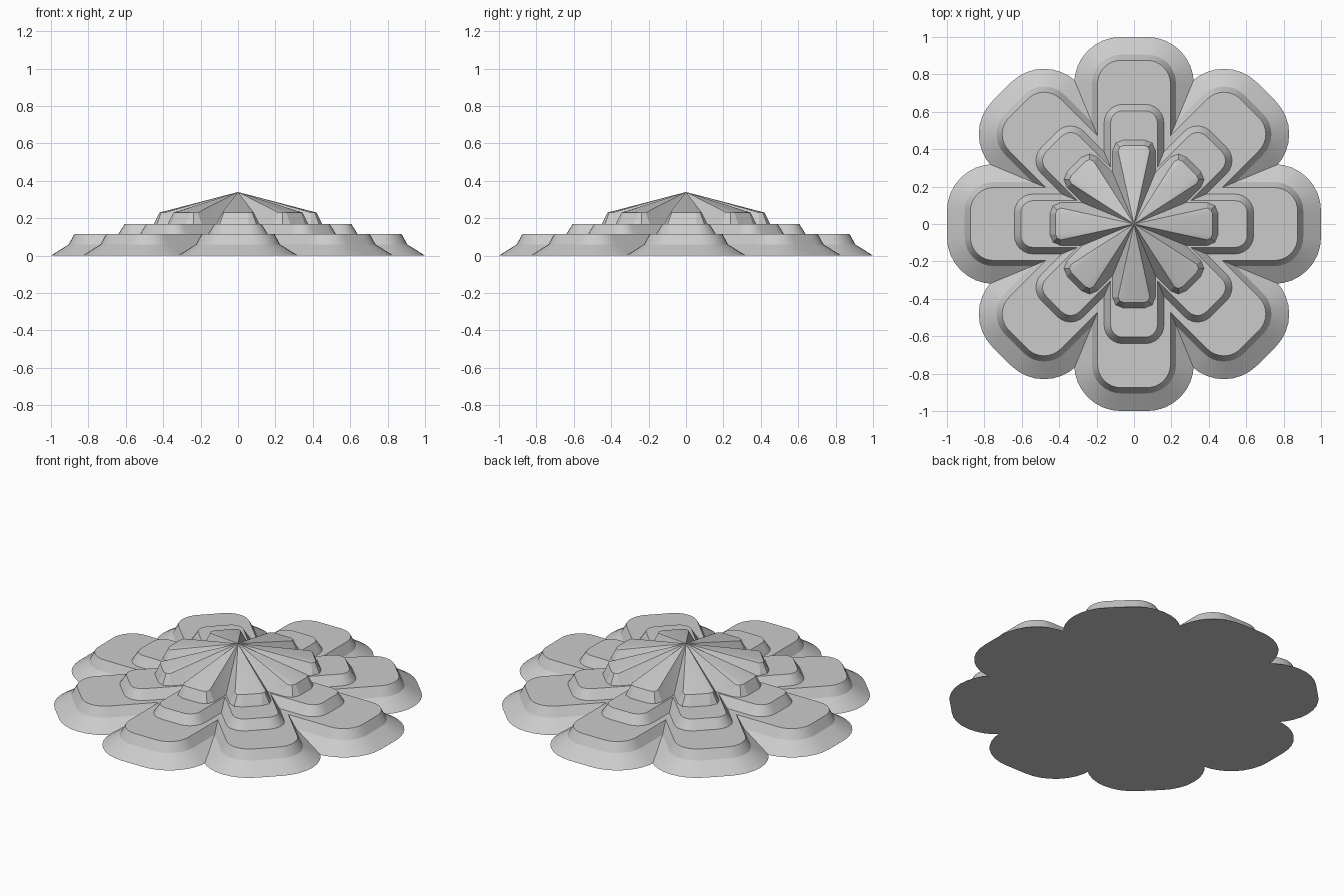
import bpy
import bmesh
from math import pi, cos, sin, radians
from mathutils import Matrix

cube = bpy.data.objects.get("Cube")
if cube:
    bpy.data.objects.remove(cube, do_unlink=True)

stone = bpy.data.materials.new("plain_grey")
stone.use_nodes = True
GREY = (0.6, 0.6, 0.6, 1)
stone.diffuse_color = GREY
stone.node_tree.nodes["Principled BSDF"].inputs["Base Color"].default_value = GREY

PETALS = 8


def petal_outline(length, half, radius, steps):
    """Strip from the centre along +x with a rounded outer end."""
    pts = [(0, -half)]
    for side, start in ((-1, -pi / 2), (1, 0)):
        for i in range(steps + 1):
            a = start + pi / 2 * i / steps
            pts.append((length - radius + radius * cos(a),
                        side * (half - radius) + radius * sin(a)))
    return pts + [(0, half)]


def build_tier(name, length, half, radius, steps, profile, apex=None):
    """Loft the outline through (inset, z) levels, then repeat it around z."""
    bm = bmesh.new()
    for k in range(PETALS):
        turn = Matrix.Rotation(2 * pi * k / PETALS, 3, 'Z')
        rings = []
        for inset, z in profile:
            pts = petal_outline(length - inset, half - inset, radius - inset, steps)
            rings.append([bm.verts.new(turn @ Matrix.Identity(3) @ _v(x, y, z))
                          for x, y in pts])
        n = len(rings[0])
        if apex is not None:
            # roof facets and side walls all meet at the central peak
            peak = bm.verts.new((0, 0, apex))
            low, top = rings[0], rings[-1]
            for i in range(1, n - 2):
                bm.faces.new((low[i], low[i + 1], top[i + 1], top[i]))
                bm.faces.new((top[i], top[i + 1], peak))
            bm.faces.new((low[0], low[1], peak))
            bm.faces.new((low[1], top[1], peak))
            bm.faces.new((low[-2], low[-1], peak))
            bm.faces.new((top[-2], low[-2], peak))
            bm.verts.remove(top[0])
            bm.verts.remove(top[-1])
        else:
            for a, b in zip(rings, rings[1:]):
                for i in range(n - 1):
                    bm.faces.new((a[i], a[i + 1], b[i + 1], b[i]))
            bm.faces.new(rings[-1])
        bm.faces.new(list(reversed(rings[0])))
    mesh = bpy.data.meshes.new(name)
    bm.to_mesh(mesh)
    bm.free()
    mesh.materials.append(stone)
    obj = bpy.data.objects.new(name, mesh)
    bpy.context.collection.objects.link(obj)
    bpy.ops.object.select_all(action='DESELECT')
    obj.select_set(True)
    bpy.context.view_layer.objects.active = obj
    bpy.ops.object.shade_smooth_by_angle(angle=radians(20))
    return obj


def _v(x, y, z):
    return Matrix.Translation((x, y, z)).translation


# wide lower petals with a flared foot
build_tier("lower_petals", 1.0, 0.32, 0.25, 8,
           [(0, 0), (0.095, 0.06), (0.125, 0.115)])
# middle petals
build_tier("middle_petals", 0.64, 0.16, 0.1, 6,
           [(0, 0.115), (0.035, 0.17)])
# upper petals rising to a central peak
build_tier("upper_petals", 0.45, 0.115, 0.06, 2,
           [(0, 0.17), (0.03, 0.23)], apex=0.34)
